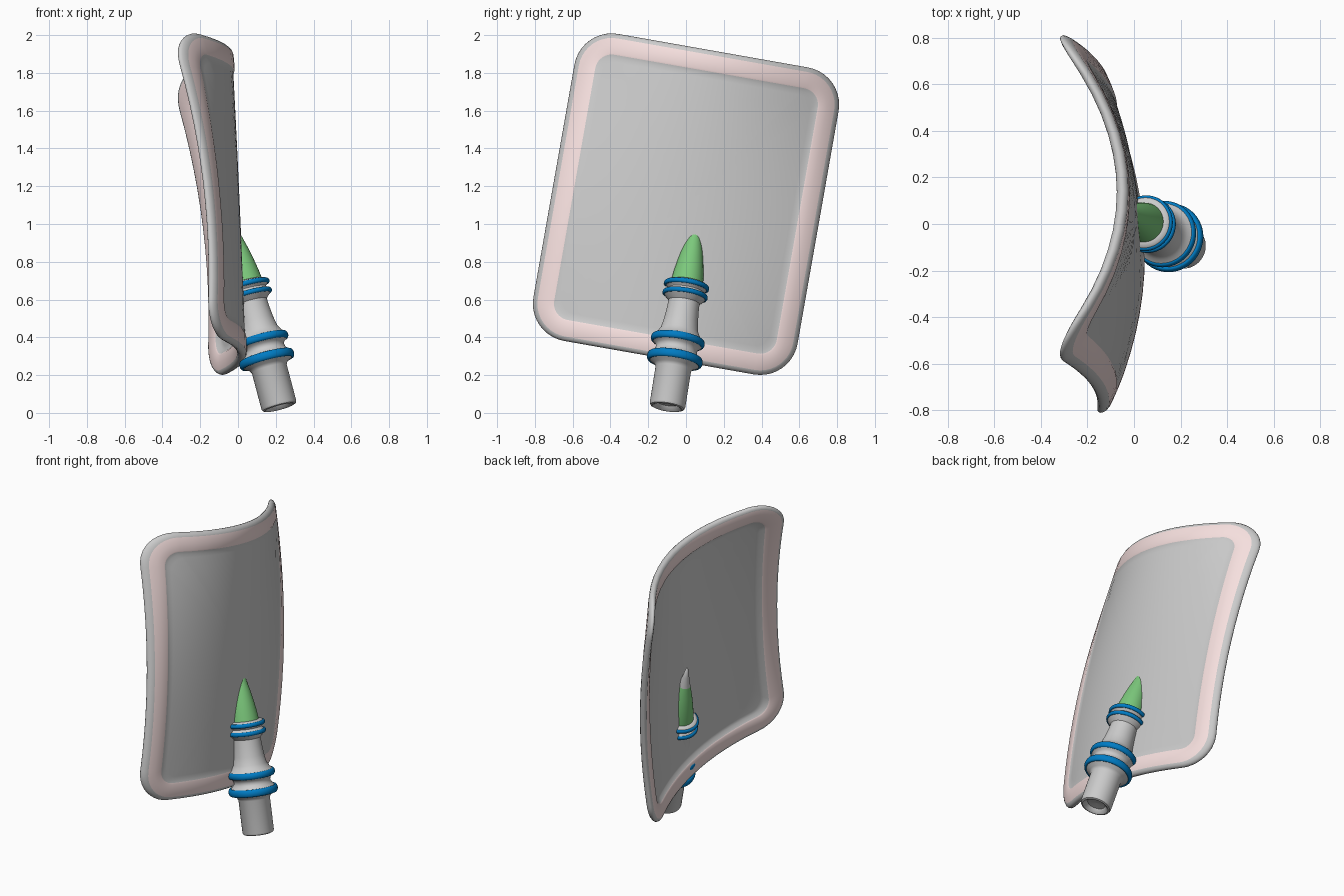
import bpy, bmesh, math
from mathutils import Vector, Matrix

if "Cube" in bpy.data.objects:
    bpy.data.objects.remove(bpy.data.objects["Cube"])


def material(name, rgb):
    m = bpy.data.materials.new(name)
    m.diffuse_color = (*rgb, 1)
    m.use_nodes = True
    m.node_tree.nodes["Principled BSDF"].inputs["Base Color"].default_value = m.diffuse_color
    return m


pink = material("pink", (0.93, 0.75, 0.74))
green = material("green", (0.2, 0.58, 0.2))
blue = material("blue", (0.0, 0.2, 0.55))


def finish(name, bm, mats, angle=40):
    bmesh.ops.recalc_face_normals(bm, faces=bm.faces)
    me = bpy.data.meshes.new(name)
    bm.to_mesh(me)
    bm.free()
    for m in mats:
        me.materials.append(m)
    ob = bpy.data.objects.new(name, me)
    bpy.context.collection.objects.link(ob)
    bpy.ops.object.select_all(action='DESELECT')
    ob.select_set(True)
    bpy.context.view_layer.objects.active = ob
    bpy.ops.object.shade_smooth_by_angle(angle=math.radians(angle))
    return ob


def skin(bm, loops, closed=False):
    """Join equal-length vertex loops with quads; returns faces per band."""
    bands = []
    pairs = list(zip(loops, loops[1:] + loops[:1]))
    for a, b in pairs if closed else pairs[:-1]:
        n = len(a)
        bands.append([bm.faces.new((a[i], a[(i + 1) % n], b[(i + 1) % n], b[i])) for i in range(n)])
    return bands


# Curved panel: rounded rectangle in the yz plane, tilted and bent along x
A, B, R, TILT = 0.71, 0.825, 0.2, math.radians(10)


def outline(inset, scale):
    a, b, r = A - inset, B - inset, max(R - inset, 0.08)
    corner = []
    for k, (sx, sy) in enumerate([(1, 1), (-1, 1), (-1, -1), (1, -1)]):
        for j in range(11):
            t = math.pi / 2 * (k + j / 10)
            corner.append((sx * (a - r) + r * math.cos(t), sy * (b - r) + r * math.sin(t)))
    pts = []
    for i, p in enumerate(corner):
        pts.append(p)
        if i % 11 == 10:  # subdivide the straight side
            q = corner[(i + 1) % 44]
            pts += [(p[0] + (q[0] - p[0]) * s / 12, p[1] + (q[1] - p[1]) * s / 12) for s in range(1, 12)]
    return [(u * scale, v * scale) for u, v in pts]


def place(u, v, off):
    w = v / B
    x = -0.01 - 0.036 * w - 0.004 * w * w - u * u * (0.32 + 0.13 * w + 0.16 * w * w) + off
    c, s = math.cos(TILT), math.sin(TILT)
    return (x, u * c + v * s, 1.105 - u * s + v * c)


# Half section from the middle to the edge: inset, scale, front/back offsets
half = [(0.15, f / 10, 0.019, 0.003) for f in range(1, 11)]
half += [(0.13, 1, 0.019, 0.005), (0.112, 1, 0.024, 0.021), (0.104, 1, 0.027, 0.026),
         (0.065, 1, 0.027, 0.027), (0.024, 1, 0.025, 0.025), (0.01, 1, 0.019, 0.019), (0.003, 1, 0.01, 0.01)]
rows = [(i, s, f) for i, s, f, b in half] + [(0, 1, 0)] + [(i, s, -b) for i, s, f, b in reversed(half)]
bm = bmesh.new()
loops = [[bm.verts.new(place(u, v, o)) for u, v in outline(i, s)] for i, s, o in rows]
for band, r0, r1 in zip(skin(bm, loops), rows, rows[1:]):
    for f in band:
        f.material_index = int(0.03 < (r0[0] + r1[0]) / 2 < 0.11)  # pink border
for loop, off in ((loops[0], 0.019), (loops[-1], -0.003)):
    c = bm.verts.new(place(0, 0, off))
    for i in range(len(loop)):
        bm.faces.new((loop[i], loop[(i + 1) % len(loop)], c))
finish("panel", bm, [None, pink], 60)

# Peg axis, leaning back through the panel
AXIS = Vector((-0.265, 0.16, 1)).normalized()
FRAME = Matrix.Translation((0.22, -0.1, 0.028)) @ AXIS.to_track_quat('Z', 'Y').to_matrix().to_4x4()


def lathe(name, profile, mats=(), closed=False, seg=48):
    bm = bmesh.new()
    loops = [[bm.verts.new(FRAME @ Vector((max(r, 0.0005) * math.cos(t), max(r, 0.0005) * math.sin(t), s)))
              for t in (2 * math.pi * i / seg for i in range(seg))] for r, s in profile]
    skin(bm, loops, closed)
    if not closed:
        bm.faces.new(loops[0])
        bm.faces.new(loops[-1])
    return finish(name, bm, mats)


# Peg body with dished base and two pairs of collars
lathe("peg_body", [(0, 0.03), (0.055, 0.025), (0.07, 0.004), (0.08, 0), (0.09, 0.004), (0.095, 0.015),
                   (0.095, 0.215), (0.105, 0.232), (0.13, 0.245), (0.137, 0.253), (0.137, 0.281), (0.125, 0.295),
                   (0.112, 0.31), (0.11, 0.325), (0.115, 0.34), (0.132, 0.352), (0.132, 0.388), (0.115, 0.403),
                   (0.1, 0.43), (0.091, 0.48), (0.085, 0.54), (0.083, 0.585), (0.106, 0.608), (0.112, 0.615),
                   (0.112, 0.633), (0.1, 0.643), (0.095, 0.65), (0.1, 0.657), (0.112, 0.666), (0.112, 0.684),
                   (0.106, 0.692), (0.088, 0.697), (0, 0.697)])

# Blue bands around the collars
for n, (s, r, w, h) in enumerate([(0.267, 0.136, 0.013, 0.023), (0.37, 0.131, 0.013, 0.02),
                                  (0.624, 0.111, 0.01, 0.013), (0.675, 0.111, 0.01, 0.013)]):
    ring = [(r + w * math.cos(t), s + h * math.sin(t)) for t in (2 * math.pi * i / 16 for i in range(16))]
    lathe(f"band_{n + 1}", ring, [blue], closed=True)

# Tapered point with grey end
lathe("green_taper", [(0.086, 0.69), (0.08, 0.74), (0.07, 0.80), (0.056, 0.87), (0.036, 0.95)], [green])
lathe("grey_point", [(0.036, 0.95), (0.02, 1.02), (0.006, 1.085), (0, 1.09)])
